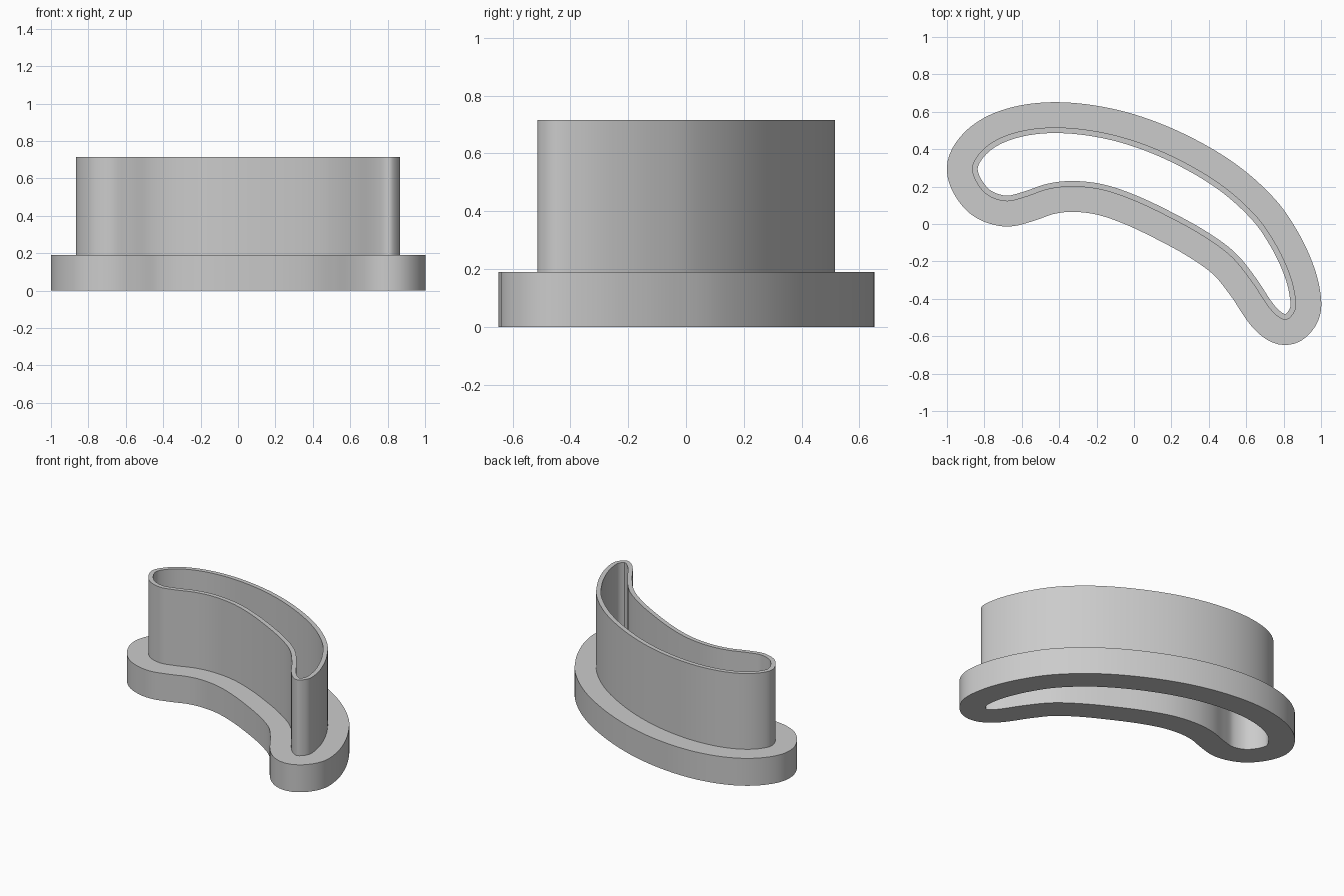
import bpy, bmesh
from mathutils import Vector

if "Cube" in bpy.data.objects:
    bpy.data.objects.remove(bpy.data.objects["Cube"])

FLANGE_TOP, WALL_TOP = 0.19, 0.715
FLANGE_WIDTH, WALL_THICKNESS = 0.135, 0.03

# Outer outline of the upright wall, counter-clockwise
OUTLINE = [(-0.47, 0.515), (-0.665, 0.48), (-0.80, 0.405), (-0.866, 0.295),
           (-0.80, 0.168), (-0.69, 0.122), (-0.585, 0.143), (-0.46, 0.185),
           (-0.33, 0.2), (-0.17, 0.182), (0, 0.125), (0.19, 0.035), (0.37, -0.065),
           (0.52, -0.175), (0.63, -0.31), (0.735, -0.463), (0.81, -0.513),
           (0.862, -0.46), (0.86, -0.37), (0.83, -0.26), (0.765, -0.12),
           (0.66, 0.035), (0.48, 0.2), (0.25, 0.34), (0, 0.445), (-0.24, 0.502)]


def smooth_loop(points, steps=8, passes=12):
    """Closed spline through the points, lightly relaxed to even the curvature."""
    pts = [Vector(p) for p in points]
    n = len(pts)
    loop = []
    for i in range(n):
        a, b, c, d = (pts[(i + k) % n] for k in (-1, 0, 1, 2))
        span = (c - b).length
        m0 = (c - a) * span / ((b - a).length + span)
        m1 = (d - b) * span / ((d - c).length + span)
        for s in range(steps):
            t = s / steps
            h = t * t * (3 - 2 * t)
            loop.append(b * (1 - h) + c * h + m0 * t * (1 - t) ** 2 - m1 * t * t * (1 - t))
    # Alternating signs keep the loop from shrinking
    for k in range(passes):
        f = 0.5 if k % 2 == 0 else -0.51
        loop = [p + f * ((loop[i - 1] + loop[(i + 1) % len(loop)]) / 2 - p)
                for i, p in enumerate(loop)]
    return loop


def offset(loop, dist):
    """Move the loop outwards along its normals."""
    result = []
    for i, p in enumerate(loop):
        t = (loop[(i + 1) % len(loop)] - loop[i - 1]).normalized()
        result.append(p + Vector((t.y, -t.x)) * dist)
    return result


grey = bpy.data.materials.new("light_grey")
grey.use_nodes = True
grey.diffuse_color = (0.6, 0.6, 0.6, 1)
grey.node_tree.nodes["Principled BSDF"].inputs["Base Color"].default_value = (0.6, 0.6, 0.6, 1)

# Flange and wall section swept around the outline
wall = smooth_loop(OUTLINE)
hole = offset(wall, -WALL_THICKNESS)
flange = offset(wall, FLANGE_WIDTH)
section = [(hole, 0), (flange, 0), (flange, FLANGE_TOP),
           (wall, FLANGE_TOP), (wall, WALL_TOP), (hole, WALL_TOP)]

bm = bmesh.new()
rings = [[bm.verts.new((p.x, p.y, z)) for p in loop] for loop, z in section]
for r, lower in enumerate(rings):
    upper = rings[(r + 1) % len(rings)]
    for i in range(len(lower)):
        j = (i + 1) % len(lower)
        bm.faces.new((lower[i], lower[j], upper[j], upper[i]))
bmesh.ops.recalc_face_normals(bm, faces=bm.faces)

mesh = bpy.data.meshes.new("flanged_curved_collar")
bm.to_mesh(mesh)
bm.free()
mesh.materials.append(grey)
collar = bpy.data.objects.new("flanged_curved_collar", mesh)
bpy.context.collection.objects.link(collar)
bpy.context.view_layer.objects.active = collar
collar.select_set(True)
bpy.ops.object.shade_smooth_by_angle(angle=0.6)
